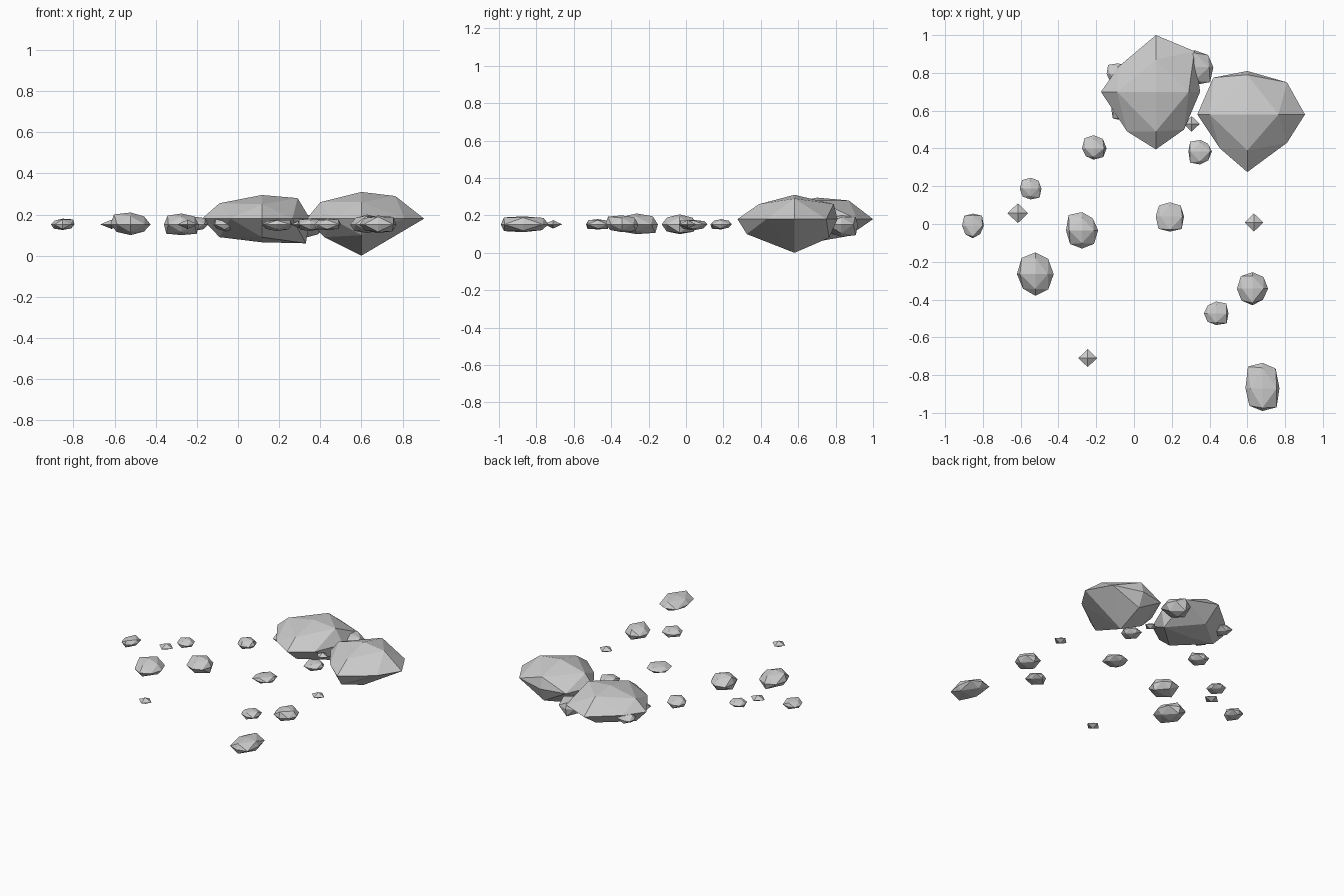
import bpy, bmesh, random
from itertools import product

random.seed(4)

def hull(name, pts):
    me = bpy.data.meshes.new(name)
    ob = bpy.data.objects.new(name, me)
    bpy.context.collection.objects.link(ob)
    bm = bmesh.new()
    for p in pts:
        bm.verts.new(p)
    res = bmesh.ops.convex_hull(bm, input=bm.verts[:])
    loose = [v for v in bm.verts if not v.link_faces]
    bmesh.ops.delete(bm, geom=loose, context='VERTS')
    bmesh.ops.recalc_face_normals(bm, faces=bm.faces[:])
    bm.to_mesh(me)
    bm.free()
    return ob

def tips(c, x0, x1, y0, y1, z0, z1):
    x, y, z = c
    return [(x0, y, z), (x1, y, z), (x, y0, z), (x, y1, z), (x, y, z0), (x, y, z1)]

def rock(name, x0, x1, y0, y1, z0, z1, cx=None, cy=None):
    """Once-subdivided octahedron with slightly irregular bulges."""
    cx = (x0 + x1) / 2 if cx is None else cx
    cy = (y0 + y1) / 2 if cy is None else cy
    c = (cx, cy, .152)
    lo, hi = (x0, y0, z0), (x1, y1, z1)
    pts = tips(c, x0, x1, y0, y1, z0, z1)
    for s in product((-1, 0, 1), repeat=3):
        if sum(map(abs, s)) == 2:
            f = random.uniform(.66, .88)
            pts.append([c[i] + f * ((hi[i] - c[i]) if s[i] > 0 else (lo[i] - c[i]) if s[i] < 0 else 0)
                        for i in range(3)])
    return hull(name, pts)

# Two large boulders: axis tips, a middle ring, then upper and lower bulges
hull("boulder_right", tips((.6, .58, .18), .335, .905, .275, .81, 0, .31) + [
    (.81, .75, .18), (.42, .775, .18), (.81, .43, .18), (.455, .40, .18),
    (.765, .58, .29), (.40, .58, .26), (.6, .39, .26), (.6, .79, .26),
    (.75, .58, .09), (.42, .58, .09), (.6, .325, .10), (.6, .765, .08)])
hull("boulder_back", tips((.116, .70, .18), -.175, .35, .395, 1.0, .065, .295) + [
    (.32, .915, .18), (-.08, .835, .18), (-.037, .49, .18), (.265, .50, .18),
    (.29, .70, .28), (-.09, .70, .255), (.116, .49, .25), (.116, .87, .28),
    (.33, .70, .06), (-.09, .70, .09), (.116, .5, .09), (.116, .87, .09)])

# Medium stones: x range, y range, z range, optional tip centre
stones = [
    (.24, .42, .735, .92, .085, .20, .32, .83),
    (-.145, -.03, .74, .85, .12, .185),
    (-.12, -.01, .55, .66, .12, .185),
    (.288, .412, .315, .445, .12, .18, .35, .385),
    (-.275, -.145, .34, .47, .12, .19, -.215, .40),
    (-.605, -.49, .13, .245, .125, .18),
    (-.91, -.795, -.075, .055, .125, .18),
    (-.36, -.19, -.13, .063, .10, .205),
    (-.62, -.425, -.38, -.15, .10, .21),
    (.115, .265, -.04, .115, .12, .175, .19, .04),
    (.545, .71, -.43, -.255, .11, .20),
    (.37, .50, -.535, -.41, .125, .18),
    (.59, .77, -.99, -.735, .11, .195, .68, -.87)]
for i, s in enumerate(stones):
    rock(f"stone_{i + 1}", *s)

# Tiny pebbles: plain octahedra
for i, (x, y, r) in enumerate([(.305, .53, .043), (-.615, .057, .055),
                               (.635, .008, .05), (-.245, -.71, .05)]):
    hull(f"pebble_{i + 1}", tips((x, y, .152), x - r, x + r, y - r * .95, y + r * .95, .13, .175))
